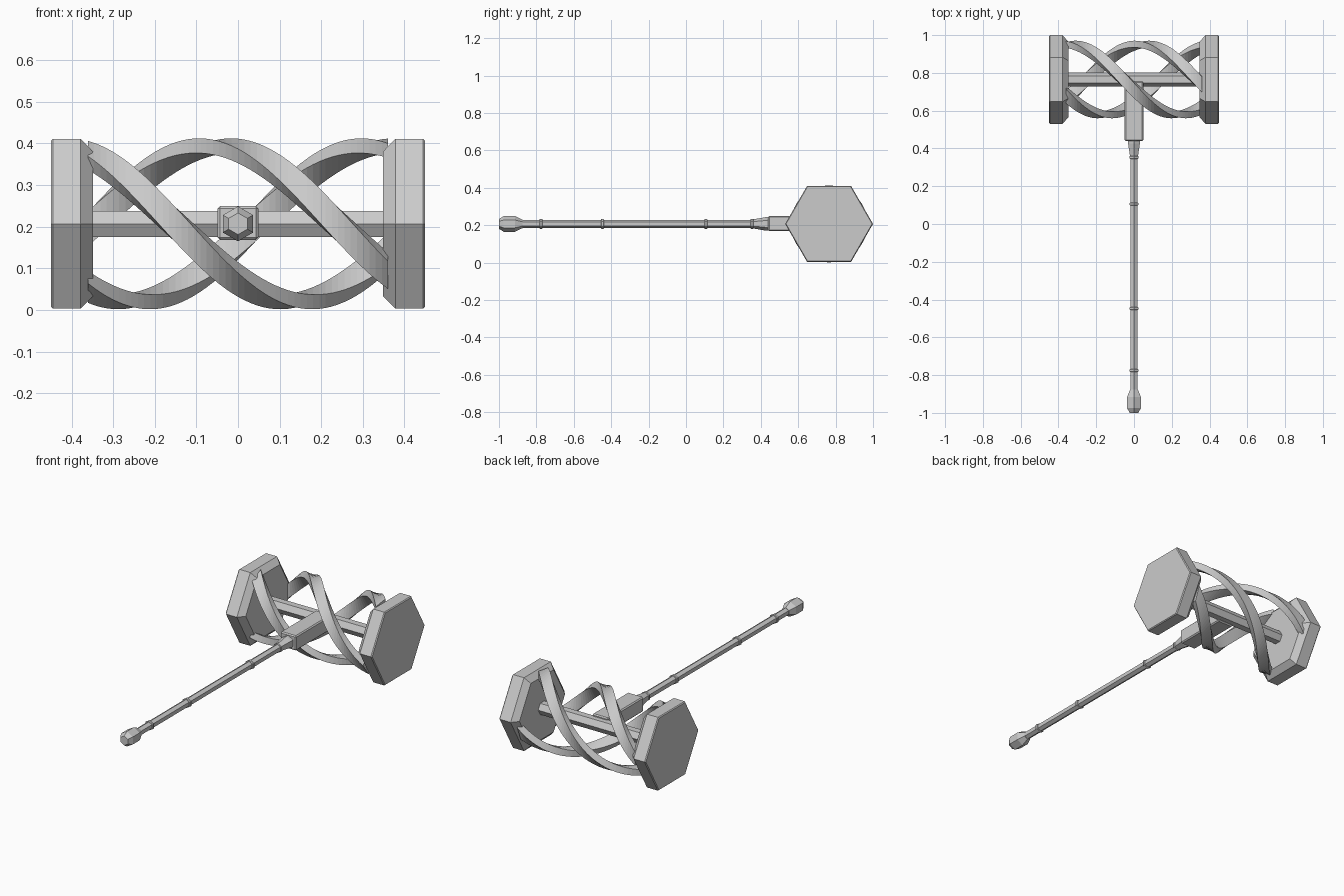
import bpy, bmesh, math
from mathutils import Vector

cube = bpy.data.objects.get("Cube")
if cube:
    bpy.data.objects.remove(cube, do_unlink=True)

grey = bpy.data.materials.new("plain_grey")
grey.use_nodes = True
grey.diffuse_color = (0.6, 0.6, 0.6, 1)
grey.node_tree.nodes["Principled BSDF"].inputs["Base Color"].default_value = (0.6, 0.6, 0.6, 1)

HEAD_Y, MID_Z = 0.765, 0.207


def finish(name, bm):
    bmesh.ops.recalc_face_normals(bm, faces=bm.faces)
    mesh = bpy.data.meshes.new(name)
    bm.to_mesh(mesh)
    bm.free()
    mesh.materials.append(grey)
    obj = bpy.data.objects.new(name, mesh)
    bpy.context.collection.objects.link(obj)
    return obj


def loft(name, rings):
    """Skin a closed solid over a list of equal-sized point rings."""
    bm = bmesh.new()
    loops = [[bm.verts.new(p) for p in ring] for ring in rings]
    n = len(loops[0])
    for a, b in zip(loops, loops[1:]):
        for i in range(n):
            j = (i + 1) % n
            bm.faces.new((a[i], a[j], b[j], b[i]))
    bm.faces.new(loops[0])
    bm.faces.new(loops[-1])
    return finish(name, bm)


def hex_ring(radius):
    return [(radius * math.cos(i * math.pi / 3), radius * math.sin(i * math.pi / 3)) for i in range(6)]


def hex_along_x(name, profile):
    return loft(name, [[(x, HEAD_Y + a, MID_Z + b) for a, b in hex_ring(r)] for x, r in profile])


def hex_along_y(name, profile):
    # corners point up and down
    return loft(name, [[(b, y, MID_Z + a) for a, b in hex_ring(r)] for y, r in profile])


# Hexagonal striking heads, chamfered on the inner side
for side, label in ((1, "left"), (-1, "right")):
    hex_along_x(label + "_head", [(side * x, r) for x, r in
                ((0.348, 0.2), (0.378, 0.235), (0.445, 0.235), (0.45, 0.23))])

# Bar joining the heads
hex_along_x("cross_bar", [(-0.36, 0.036), (0.36, 0.036)])

# Three flat bands twisting around the bar
TURN = 2 * math.pi / 1.17
STEPS, END = 48, 0.361
INNER, OUTER, HALF = 0.165, 0.201, 0.042
for k in range(3):
    rings = []
    for s in range(STEPS + 1):
        x = -END + 2 * END * s / STEPS
        angle = (x + 0.055) * TURN + k * 2 * math.pi / 3
        out = Vector((0, -math.sin(angle), math.cos(angle)))
        along = Vector((0, -math.cos(angle), -math.sin(angle)))
        centre = Vector((x, HEAD_Y, MID_Z))
        rings.append([centre + out * r + along * w for r, w in
                      ((INNER, -HALF), (OUTER, -HALF), (OUTER, HALF), (INNER, HALF))])
    loft("spiral_band_%d" % (k + 1), rings)

# Socket block between handle and bar
bm = bmesh.new()
bmesh.ops.create_cube(bm, size=1)
for v in bm.verts:
    v.co = Vector((v.co.x * 0.098, 0.597 + v.co.y * 0.315, 0.209 + v.co.z * 0.082))
bmesh.ops.bevel(bm, geom=bm.edges[:], offset=0.006, segments=1, affect='EDGES')
finish("socket_block", bm)

# Handle, ferrule, collars and pommel
hex_along_y("handle", [(-0.9, 0.0215), (0.4, 0.0215)])
hex_along_y("ferrule", [(0.35, 0.023), (0.375, 0.027), (0.425, 0.036), (0.445, 0.036)])
for i, y in enumerate((-0.775, -0.447, 0.106, 0.353)):
    hex_along_y("collar_%d" % (i + 1), [(y - 0.008, 0.024), (y - 0.005, 0.027),
                                        (y + 0.005, 0.027), (y + 0.008, 0.024)])
hex_along_y("pommel", [(-1.0, 0.026), (-0.975, 0.042), (-0.915, 0.042), (-0.875, 0.023)])
